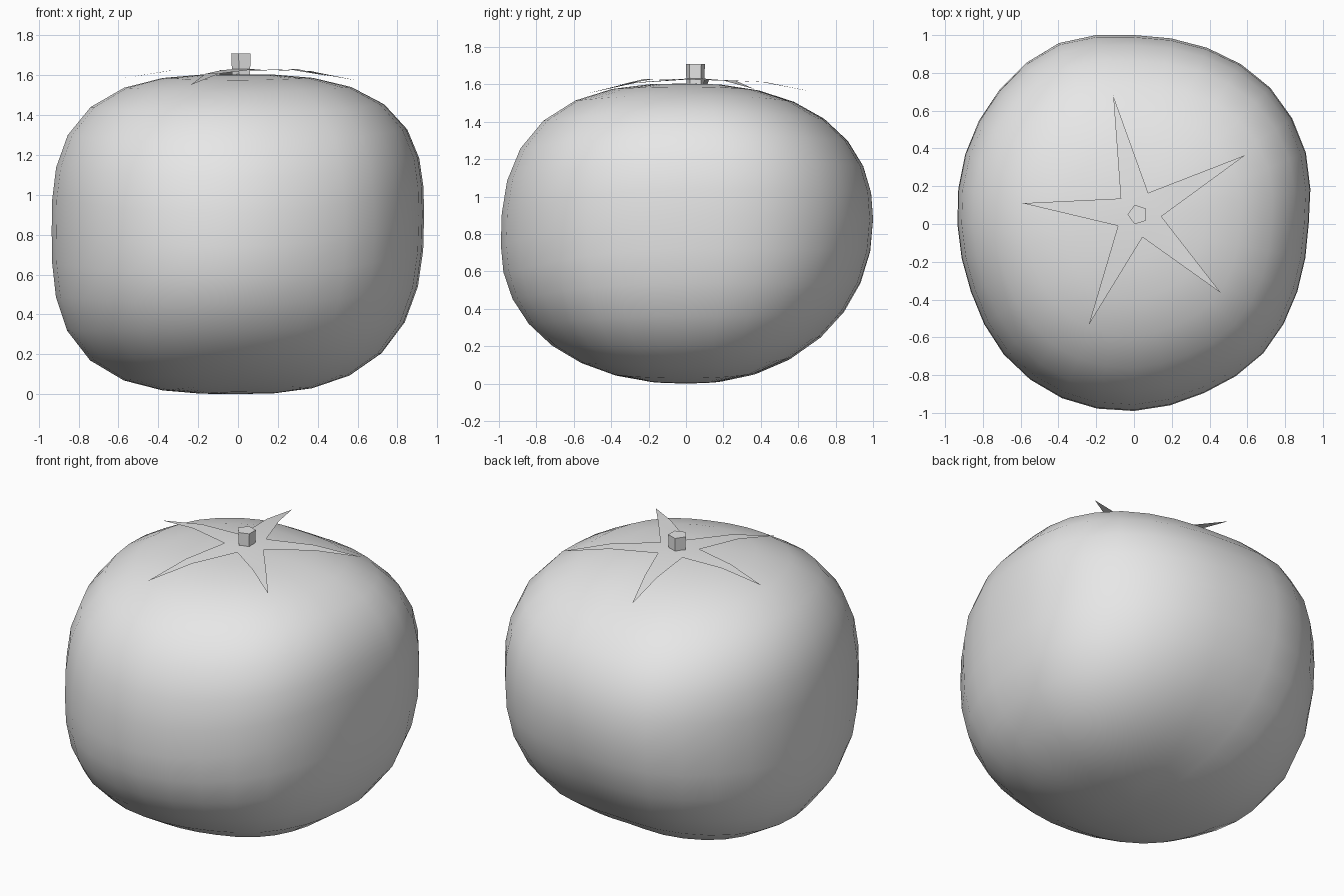
import bpy, bmesh, math
from mathutils import Vector

if "Cube" in bpy.data.objects:
    bpy.data.objects.remove(bpy.data.objects["Cube"], do_unlink=True)

grey = bpy.data.materials.new("plain grey")
grey.use_nodes = True
grey.diffuse_color = (0.8, 0.8, 0.8, 1)
grey.node_tree.nodes["Principled BSDF"].inputs["Base Color"].default_value = grey.diffuse_color


def finish(bm, name, smooth, closed=True):
    if closed:
        bmesh.ops.recalc_face_normals(bm, faces=bm.faces[:])
    mesh = bpy.data.meshes.new(name)
    bm.to_mesh(mesh)
    bm.free()
    mesh.materials.append(grey)
    for poly in mesh.polygons:
        poly.use_smooth = smooth
    obj = bpy.data.objects.new(name, mesh)
    bpy.context.collection.objects.link(obj)
    return obj


# Fruit: uneven plan outline swept through superellipse profiles
TOP = 1.605
SEGMENTS, RINGS = 32, 16
outline = [.925, .985, 1.02, 1.01, 1.0, 1.037, 1.006, .967,
           .935, .935, .976, .998, .99, .969, .968, .936]
# each side: widest height, upper roundness, lower roundness
sides = {"left": (.9, 2.9, 2.7), "right": (.82, 2.95, 3.0),
         "back": (.88, 2.27, 2.07), "front": (.74, 2.65, 2.15)}


def plan_radius(i):
    k, odd = divmod(i, 2)
    a, b, c, d = (outline[(k + j) % len(outline)] for j in (-1, 0, 1, 2))
    return (9 * (b + c) - a - d) / 16 if odd else b


def fruit_point(i, ring):
    angle = math.tau * i / SEGMENTS
    cx, sy = math.cos(angle), math.sin(angle)
    side_x = sides["left" if cx > 0 else "right"]
    side_y = sides["back" if sy > 0 else "front"]
    middle, upper, lower = (p * cx * cx + q * sy * sy for p, q in zip(side_x, side_y))
    lat = math.pi * (ring / RINGS - 0.5)
    n = upper if lat > 0 else lower
    c, s = math.cos(lat), math.sin(lat)
    k = (c ** n + abs(s) ** n) ** (-1 / n)
    r = plan_radius(i) * c * k
    height = TOP - middle if lat > 0 else middle
    return Vector((r * cx, r * sy, middle + height * s * k))


bm = bmesh.new()
rows = [[bm.verts.new(fruit_point(i, j)) for i in range(SEGMENTS)] for j in range(1, RINGS)]
bottom = bm.verts.new((0, 0, 0))
top = bm.verts.new((0, 0, TOP))
for i in range(SEGMENTS):
    j = (i + 1) % SEGMENTS
    for low, high in zip(rows, rows[1:]):
        bm.faces.new((low[i], low[j], high[j], high[i]))
    bm.faces.new((bottom, rows[0][j], rows[0][i]))
    bm.faces.new((top, rows[-1][i], rows[-1][j]))
finish(bm, "fruit_body", True)

# Leafy star: five thin pointed leaves drooping from the centre
tips = [(.59, .365, 1.575), (-.11, .68, 1.56), (-.59, .11, 1.583),
        (-.24, -.535, 1.55), (.46, -.365, 1.595)]
notches = [(.145, .04), (.075, .165), (-.07, .135), (-.085, -.01), (.045, -.07)]
bm = bmesh.new()
centre = bm.verts.new((.02, .05, 1.635))
inner = [bm.verts.new((x, y, 1.625)) for x, y in notches]
for i, tip in enumerate(tips):
    a, b = inner[i], inner[(i + 1) % len(inner)]
    tip = Vector(tip)
    lift = Vector((0, 0, 0.02))
    mid_a, mid_b = (bm.verts.new(v.co.lerp(tip, 0.5) + lift) for v in (a, b))
    end = bm.verts.new(tip)
    bm.faces.new((centre, a, b))
    bm.faces.new((a, mid_a, mid_b, b))
    bm.faces.new((mid_a, end, mid_b))
finish(bm, "leaf_star", True, closed=False)

# Stem: short five-sided stub with one corner facing right
bm = bmesh.new()
bmesh.ops.create_cone(bm, cap_ends=True, segments=5, radius1=.049, radius2=.054, depth=.12)
bm.verts.ensure_lookup_table()
corner = bm.verts[0].co
turn = math.pi - math.atan2(corner.y, corner.x)
stem = finish(bm, "stem", False)
stem.location = (.02, .05, 1.65)
stem.rotation_euler.z = turn
